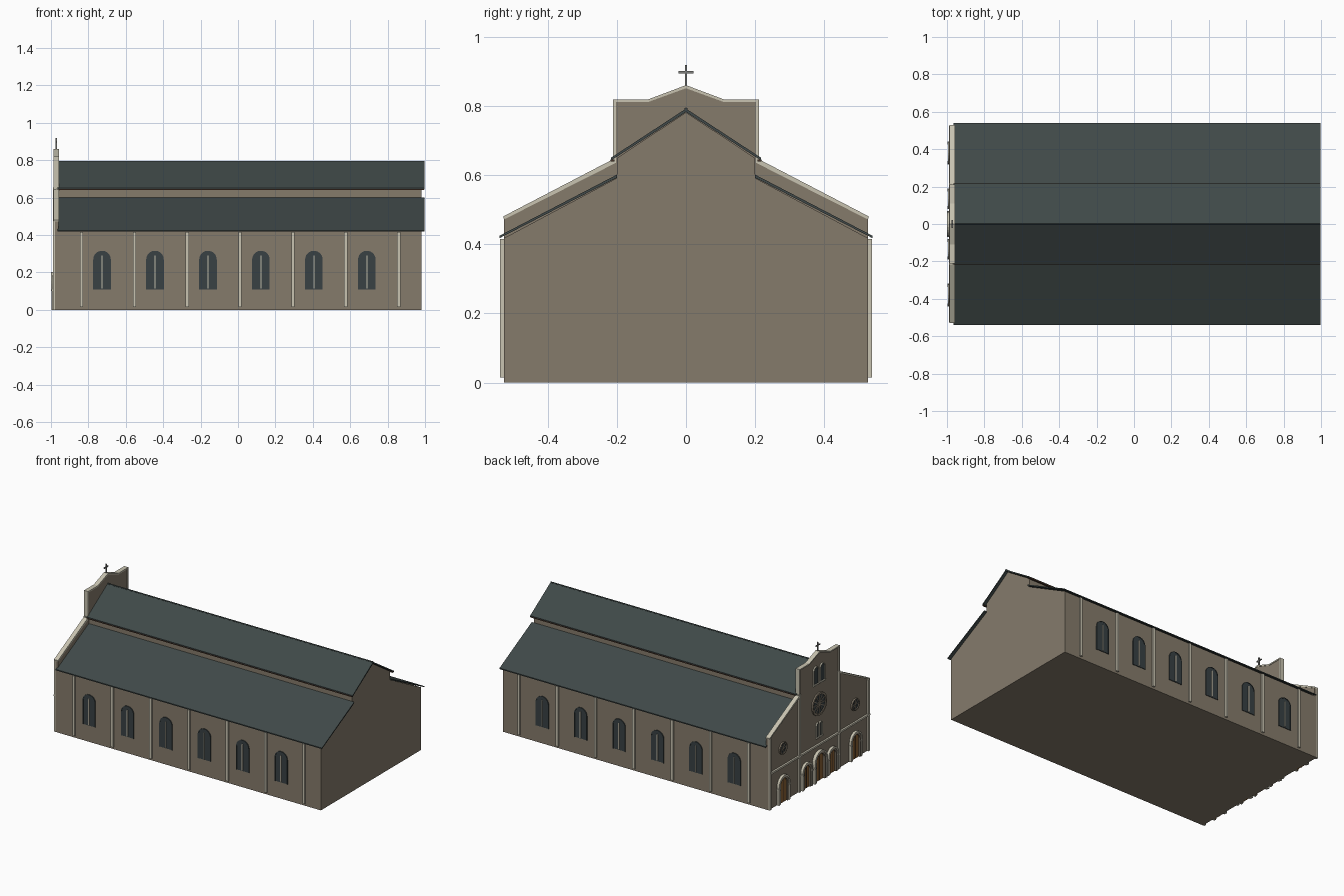
import bpy, bmesh, math

if "Cube" in bpy.data.objects:
    bpy.data.objects.remove(bpy.data.objects["Cube"])


def mat(name, r, g, b):
    m = bpy.data.materials.new(name)
    m.diffuse_color = (r, g, b, 1)
    m.use_nodes = True
    m.node_tree.nodes["Principled BSDF"].inputs["Base Color"].default_value = m.diffuse_color
    return m


STONE = mat("stone", 0.235, 0.198, 0.148)
TRIM = mat("pale_trim", 0.58, 0.55, 0.44)
ROOF = mat("slate_roof", 0.050, 0.066, 0.065)
GLASS = mat("dark_glass", 0.040, 0.052, 0.056)
WOOD = mat("door_wood", 0.25, 0.12, 0.035)
EAVE = mat("eave_wood", 0.06, 0.032, 0.02)
METAL = mat("cross_metal", 0.22, 0.22, 0.21)


def place(axis, t, p):
    return (t, p[0], p[1]) if axis == 'x' else (p[0], t, p[1])


def finish(name, bm, m):
    bmesh.ops.recalc_face_normals(bm, faces=bm.faces[:])
    me = bpy.data.meshes.new(name)
    bm.to_mesh(me)
    bm.free()
    me.materials.append(m)
    ob = bpy.data.objects.new(name, me)
    bpy.context.collection.objects.link(ob)
    return ob


# extrude a 2D outline (u, z) along an axis from a to b
def prism(name, pts, axis, a, b, m):
    bm = bmesh.new()
    lo = [bm.verts.new(place(axis, a, p)) for p in pts]
    hi = [bm.verts.new(place(axis, b, p)) for p in pts]
    bm.faces.new(lo)
    bm.faces.new(hi)
    n = len(pts)
    for i in range(n):
        j = (i + 1) % n
        bm.faces.new((lo[i], lo[j], hi[j], hi[i]))
    return finish(name, bm, m)


# solid strip between two matching polylines
def band(name, outer, inner, axis, a, b, m, closed=False):
    bm = bmesh.new()
    rings = [[bm.verts.new(place(axis, t, p)) for p in line]
             for line, t in ((outer, a), (inner, a), (inner, b), (outer, b))]
    n = len(outer)
    for i in range(n if closed else n - 1):
        j = (i + 1) % n
        for k in range(4):
            r, s = rings[k], rings[(k + 1) % 4]
            bm.faces.new((r[i], r[j], s[j], s[i]))
    if not closed:
        for i in (0, n - 1):
            bm.faces.new([r[i] for r in rings])
    return finish(name, bm, m)


def rect(u, w, z0, z1):
    return [(u - w / 2, z0), (u + w / 2, z0), (u + w / 2, z1), (u - w / 2, z1)]


# round-headed opening outline, starting and ending at its foot
def arch(u, w, z0, top, n=12):
    r = w / 2
    return ([(u + r, z0)] +
            [(u + r * math.cos(math.pi * i / n), top - r + r * math.sin(math.pi * i / n))
             for i in range(n + 1)] + [(u - r, z0)])


def circle(u, z, r, n=24):
    return [(u + r * math.cos(2 * math.pi * i / n), z + r * math.sin(2 * math.pi * i / n))
            for i in range(n)]


def mirror(half):
    return half + [(-u, z) for u, z in reversed(half) if u != 0]


# main body: nave with lower aisles
prism("church_body", mirror([(0.527, 0), (0.527, 0.418), (0.2, 0.592), (0.2, 0.65), (0, 0.782)]),
      'x', -0.965, 0.98, STONE)

# roofs, eaves and side walls
for s, side in ((1, "back"), (-1, "front")):
    prism("aisle_roof_" + side, [(s * 0.54, 0.418), (s * 0.54, 0.425), (s * 0.2, 0.602), (s * 0.2, 0.593)],
          'x', -0.966, 0.997, ROOF)
    prism("nave_roof_" + side, [(s * 0.217, 0.643), (s * 0.217, 0.651), (0, 0.793), (0, 0.783)],
          'x', -0.966, 0.997, ROOF)
    prism("nave_eave_" + side, rect(s * 0.213, 0.011, 0.640, 0.646), 'x', -0.966, 0.994, EAVE)
    for i in range(7):
        prism("side_buttress", rect(-0.836 + 0.2825 * i, 0.017, 0.015, 0.415),
              'y', s * 0.52, s * 0.538, TRIM)
    for i in range(6):
        x = -0.727 + 0.2832 * i
        prism("side_window", arch(x, 0.092, 0.11, 0.315), 'y', s * 0.52, s * 0.531, GLASS)
        band("side_window_rim", arch(x, 0.094, 0.109, 0.316), arch(x, 0.084, 0.109, 0.311),
             'y', s * 0.525, s * 0.533, GLASS)
        prism("side_window_mullion", rect(x, 0.006, 0.115, 0.29), 'y', s * 0.525, s * 0.536, TRIM)
prism("roof_ridge", circle(0, 0.791, 0.005, 8), 'x', -0.966, 0.997, ROOF)

# facade wall with raised centre and its coping
F = -0.978
half = [(0.527, 0.472), (0.203, 0.636), (0.203, 0.812), (0.11, 0.812), (0, 0.852)]
cap = [(0.529, 0.481), (0.212, 0.646), (0.212, 0.82), (0.109, 0.82), (0, 0.861)]
prism("facade_wall", mirror([(0.527, 0)] + half), 'x', F, -0.96, STONE)
band("facade_coping", mirror(cap), mirror(half), 'x', -0.987, -0.957, TRIM)

# facade pilasters and string course
for y, w, top in ((0.518, 0.018, 0.475), (0.207, 0.018, 0.65)):
    for s in (1, -1):
        prism("facade_pilaster", rect(s * y, w, 0, top), 'x', F - 0.01, F + 0.005, TRIM)
prism("string_course", rect(0, 1.054, 0.235, 0.247), 'x', F - 0.012, F + 0.005, TRIM)


# portals: door leaf, arch surround, flanking columns
def portal(y, w, top, depth, leaf):
    prism("door", arch(y, w, 0, top), 'x', F - 0.004, F + 0.005, leaf)
    band("door_surround", arch(y, w + 0.034, 0, top + 0.017), arch(y, w, 0, top),
         'x', F - depth, F + 0.005, STONE)
    band("door_archivolt", arch(y, w + 0.046, 0.1, top + 0.023), arch(y, w + 0.026, 0.1, top + 0.013),
         'x', F - depth - 0.004, F + 0.005, TRIM)
    prism("door_split", rect(y, 0.004, 0, top - 0.01), 'x', F - 0.006, F, EAVE)
    for s in (1, -1):
        u = y + s * (w / 2 + 0.018)
        prism("door_column", rect(u, 0.012, 0, 0.1), 'x', F - depth - 0.003, F, TRIM)
        prism("column_capital", rect(u, 0.018, 0.1, 0.11), 'x', F - depth - 0.005, F, TRIM)


portal(0, 0.085, 0.18, 0.017, WOOD)
for s in (1, -1):
    portal(s * 0.135, 0.058, 0.15, 0.013, WOOD)
    portal(s * 0.38, 0.07, 0.16, 0.013, WOOD)


# facade lancet windows
def lancet(y, w, z0, top):
    prism("facade_window", arch(y, w, z0, top), 'x', F - 0.004, F + 0.005, GLASS)
    band("facade_window_frame", arch(y, w + 0.012, z0, top + 0.006), arch(y, w, z0, top),
         'x', F - 0.009, F + 0.005, TRIM)
    prism("facade_window_sill", rect(y, w + 0.016, z0 - 0.008, z0), 'x', F - 0.011, F + 0.005, TRIM)


for s in (1, -1):
    lancet(s * 0.034, 0.042, 0.655, 0.765)
    lancet(s * 0.016, 0.022, 0.295, 0.385)


# rose windows: glass disc, ring, spokes and hub
def rose(y, z, r, spokes):
    prism("rose_glass", circle(y, z, r), 'x', F - 0.004, F + 0.005, GLASS)
    band("rose_ring", circle(y, z, r * 1.12), circle(y, z, r * 0.92),
         'x', F - 0.01, F + 0.005, STONE, closed=True)
    prism("rose_hub", circle(y, z, r * 0.22, 12), 'x', F - 0.009, F, STONE)
    for i in range(spokes):
        a = 2 * math.pi * i / spokes
        c, d, h = math.cos(a), math.sin(a), r * 0.04
        pts = [(r * 0.15, -h), (r * 0.95, -h), (r * 0.95, h), (r * 0.15, h)]
        prism("rose_spoke", [(y + c * p - d * q, z + d * p + c * q) for p, q in pts],
              'x', F - 0.007, F, STONE)


rose(0, 0.51, 0.068, 12)
for s in (1, -1):
    rose(s * 0.38, 0.36, 0.036, 8)

# cross on the gable peak
prism("cross_upright", rect(0, 0.007, 0.855, 0.919), 'x', -0.976, -0.969, METAL)
prism("cross_arm", rect(0, 0.043, 0.895, 0.902), 'x', -0.976, -0.969, METAL)
